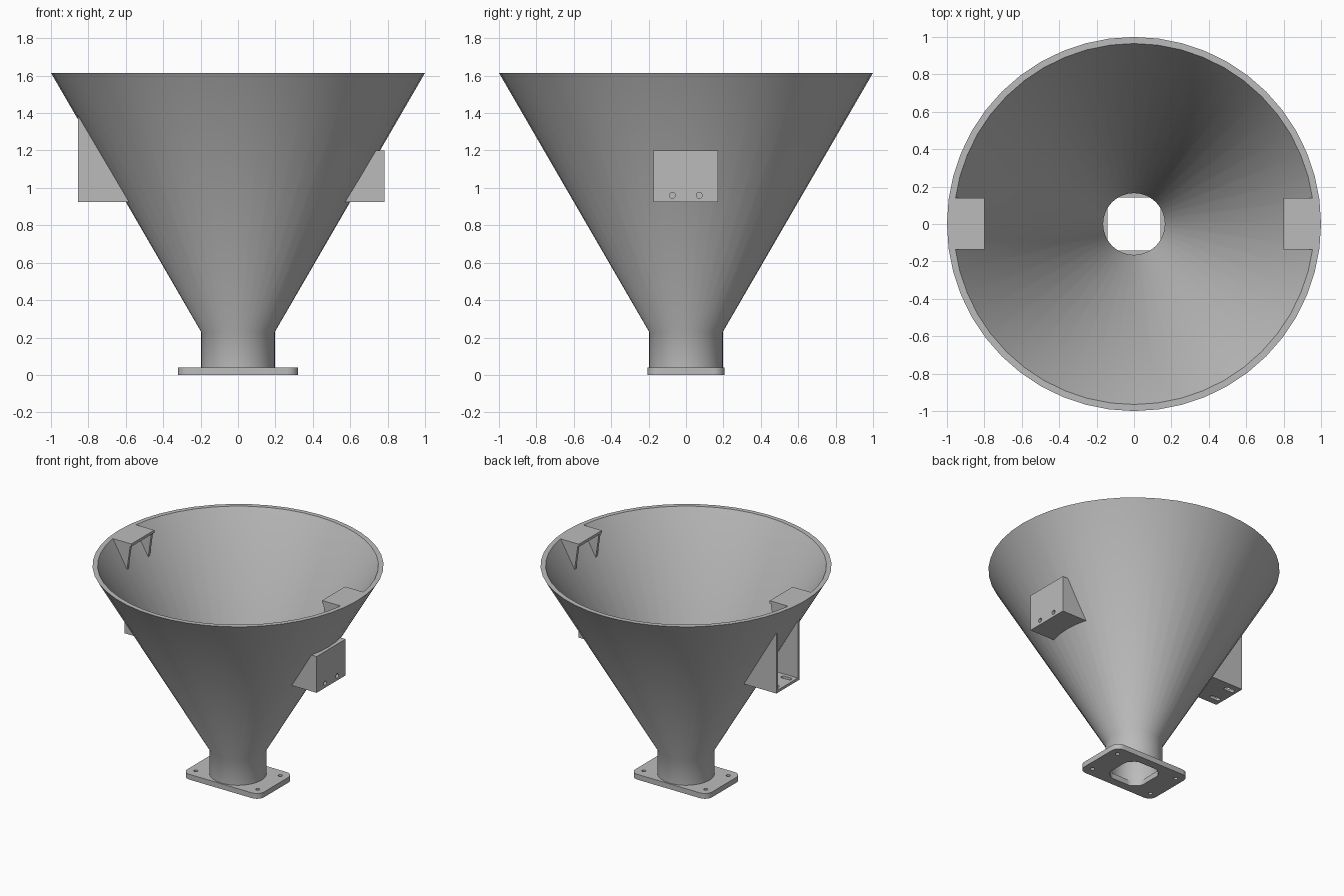
import bpy, bmesh, math
from mathutils import Matrix

cube = bpy.data.objects.get("Cube")
if cube:
    bpy.data.objects.remove(cube, do_unlink=True)

grey = bpy.data.materials.new("plain grey")
grey.use_nodes = True
color = (0.5, 0.5, 0.5, 1)
grey.diffuse_color = color
grey.node_tree.nodes["Principled BSDF"].inputs["Base Color"].default_value = color

TOP, NECK_TOP, PLATE = 1.615, 0.23, 0.04
NECK_R, BORE_R = 0.197, 0.165
SLOPE = (1 - NECK_R) / (TOP - NECK_TOP)


def wall(z):
    """Radius just inside the outer skin of the cone at height z."""
    return NECK_R + (z - NECK_TOP) * SLOPE - 0.028


def finish(name, bm, smooth=None):
    bmesh.ops.recalc_face_normals(bm, faces=bm.faces)
    mesh = bpy.data.meshes.new(name)
    bm.to_mesh(mesh)
    bm.free()
    obj = bpy.data.objects.new(name, mesh)
    bpy.context.collection.objects.link(obj)
    mesh.materials.append(grey)
    if smooth:
        shade(obj, smooth)
    return obj


def activate(obj):
    bpy.ops.object.select_all(action='DESELECT')
    obj.select_set(True)
    bpy.context.view_layer.objects.active = obj


def shade(obj, degrees):
    activate(obj)
    bpy.ops.object.shade_smooth_by_angle(angle=math.radians(degrees))


def prism(name, outline, low, high, axis='Z'):
    """Extrude an outline along z, or an x-z outline along y."""
    bm = bmesh.new()
    place = (lambda a, b: (a, b, low)) if axis == 'Z' else (lambda a, b: (a, low, b))
    face = bm.faces.new([bm.verts.new(place(a, b)) for a, b in outline])
    moved = bmesh.ops.extrude_face_region(bm, geom=[face])["geom"]
    step = (0, 0, high - low) if axis == 'Z' else (0, high - low, 0)
    bmesh.ops.translate(bm, vec=step, verts=[v for v in moved if isinstance(v, bmesh.types.BMVert)])
    return finish(name, bm)


def rounded(w, d, r, steps=6):
    """Outline of a rounded rectangle with half sizes w and d."""
    pts = []
    for i, (sx, sy) in enumerate([(1, 1), (-1, 1), (-1, -1), (1, -1)]):
        for k in range(steps + 1):
            a = (i + k / steps) * math.pi / 2
            pts.append((sx * (w - r) + r * math.cos(a), sy * (d - r) + r * math.sin(a)))
    return pts


def circle(r, n, cx=0, cy=0):
    return [(cx + r * math.cos(math.tau * i / n), cy + r * math.sin(math.tau * i / n)) for i in range(n)]


def cut(obj, cutter):
    mod = obj.modifiers.new("cut", 'BOOLEAN')
    mod.operation, mod.solver, mod.object = 'DIFFERENCE', 'EXACT', cutter
    activate(obj)
    bpy.ops.object.modifier_apply(modifier=mod.name)
    bpy.data.objects.remove(cutter, do_unlink=True)


# Funnel: cone and neck with wall thickness
profile = [(NECK_R, PLATE / 2), (NECK_R, NECK_TOP), (1, TOP), (0.965, TOP),
           (BORE_R, NECK_TOP), (BORE_R, PLATE / 2)]
bm = bmesh.new()
ring = [bm.verts.new((r, 0, z)) for r, z in profile]
edges = [bm.edges.new((ring[i - 1], ring[i])) for i in range(len(ring))]
bmesh.ops.spin(bm, geom=ring + edges, cent=(0, 0, 0), axis=(0, 0, 1),
               angle=math.tau, steps=48, use_merge=True)
bmesh.ops.remove_doubles(bm, verts=bm.verts, dist=0.0005)
finish("funnel", bm, smooth=35)

# Base flange with a clipped round outlet and four screw holes
flange = prism("base_flange", rounded(0.322, 0.207, 0.06), 0, PLATE)
half = 0.143
outlet = [(max(-half, min(half, x)), max(-half, min(half, y))) for x, y in circle(BORE_R, 48)]
cut(flange, prism("cutter", outlet, -0.1, 0.1))
for sx in (-1, 1):
    for sy in (-1, 1):
        cut(flange, prism("cutter", circle(0.015, 16, sx * 0.26, sy * 0.135), -0.1, 0.1))
shade(flange, 35)

# Mounting block on the left side, with two blind screw holes
LOW, HIGH, OUT = 0.925, 1.2, 0.782
block = prism("mounting_block", [(wall(LOW), LOW), (OUT, LOW), (OUT, HIGH), (wall(HIGH), HIGH)],
              -0.175, 0.172, 'Y')
for y in (-0.073, 0.071):
    bm = bmesh.new()
    bmesh.ops.create_cone(bm, cap_ends=True, segments=16, radius1=0.016, radius2=0.016, depth=0.2,
                          matrix=Matrix.Translation((OUT, y, 0.96)) @ Matrix.Rotation(math.pi / 2, 4, 'Y'))
    cut(block, finish("cutter", bm))
shade(block, 35)

# Open bracket on the right side: two cheeks and a slotted floor
FAR, T = -0.855, 0.02
peak = NECK_TOP + (0.855 - NECK_R + 0.015) / SLOPE
for name, y in (("bracket_cheek_front", -0.138), ("bracket_cheek_back", 0.138 - T)):
    prism(name, [(-wall(LOW), LOW), (FAR, LOW), (FAR, peak), (-wall(peak), peak)], y, y + T, 'Y')
floor = prism("bracket_floor", [(-wall(LOW), LOW), (FAR, LOW), (FAR, LOW + T), (-wall(LOW + T), LOW + T)],
              -0.138, 0.138, 'Y')
for y in (-0.075, 0.075):
    slot = [(px - 0.79, py + y) for px, py in rounded(0.042, 0.016, 0.0155)]
    cut(floor, prism("cutter", slot, LOW - 0.1, LOW + 0.1))

# Inner rim tabs, each carried by two triangular gussets
for side, s in (("left", 1), ("right", -1)):
    under = TOP - 0.02
    prism("rim_tab_" + side, [(s * 0.8, under), (s * 0.97, under), (s * 0.975, TOP), (s * 0.8, TOP)],
          -0.135, 0.14, 'Y')
    for name, y in (("front", -0.135), ("back", 0.12)):
        prism(f"tab_gusset_{side}_{name}",
              [(s * 0.81, under), (s * 0.965, under), (s * 0.85, 1.39), (s * 0.84, 1.39)],
              y, y + 0.02, 'Y')
